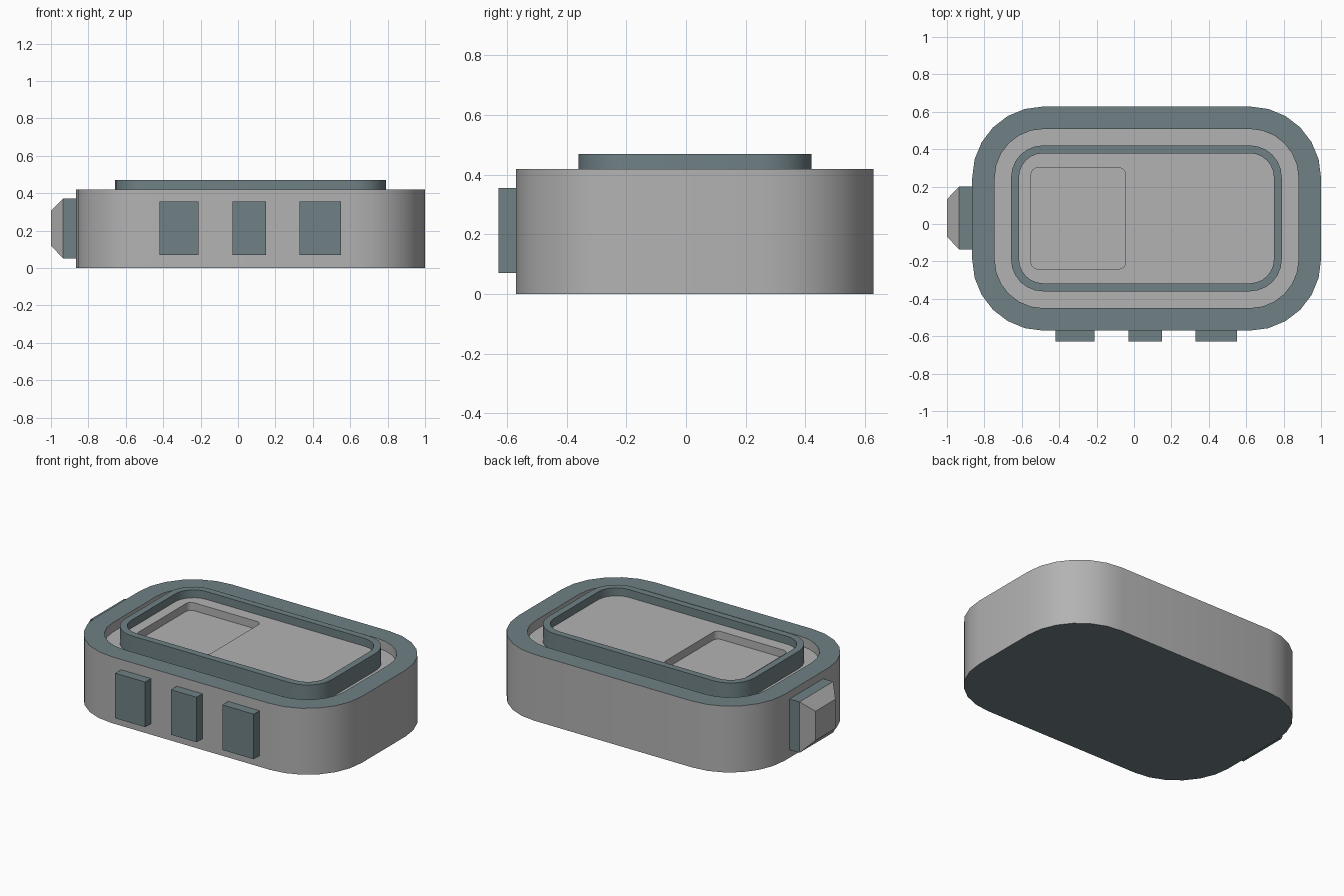
import bpy, bmesh, math

if "Cube" in bpy.data.objects:
    bpy.data.objects.remove(bpy.data.objects["Cube"])

teal = bpy.data.materials.new("teal")
teal.diffuse_color = (0.16, 0.22, 0.235, 1)
teal.use_nodes = True
teal.node_tree.nodes["Principled BSDF"].inputs["Base Color"].default_value = teal.diffuse_color
grey = bpy.data.materials.new("grey")
grey.diffuse_color = (0.45, 0.45, 0.45, 1)
grey.use_nodes = True
grey.node_tree.nodes["Principled BSDF"].inputs["Base Color"].default_value = grey.diffuse_color
CORNER_STEPS = 6


def rounded_rect(x0, x1, y0, y1, r, z):
    """Points of a rounded rectangle, counter-clockwise seen from above."""
    corners = [(x1 - r, y1 - r), (x0 + r, y1 - r), (x0 + r, y0 + r), (x1 - r, y0 + r)]
    pts = []
    for i, (cx, cy) in enumerate(corners):
        for s in range(CORNER_STEPS + 1):
            a = math.pi / 2 * (i + s / CORNER_STEPS)
            pts.append((cx + r * math.cos(a), cy + r * math.sin(a), z))
    return pts


def finish(name, bm):
    bmesh.ops.recalc_face_normals(bm, faces=bm.faces)
    me = bpy.data.meshes.new(name)
    bm.to_mesh(me)
    bm.free()
    ob = bpy.data.objects.new(name, me)
    bpy.context.collection.objects.link(ob)
    ob.data.materials.append(grey)
    ob.data.materials.append(teal)
    bpy.ops.object.select_all(action='DESELECT')
    ob.select_set(True)
    bpy.context.view_layer.objects.active = ob
    bpy.ops.object.shade_smooth_by_angle(angle=math.radians(35))
    return ob


def loft(name, sections, band_mats, caps=None, closed=False):
    """Skin successive loops; band_mats colours each band (0 grey, 1 teal)."""
    bm = bmesh.new()
    loops = [[bm.verts.new(p) for p in pts] for pts in sections]
    n = len(loops[0])
    pairs = list(zip(loops, loops[1:]))
    if closed:
        pairs.append((loops[-1], loops[0]))
    for (a, b), mat in zip(pairs, band_mats):
        for i in range(n):
            j = (i + 1) % n
            bm.faces.new((a[i], a[j], b[j], b[i])).material_index = mat
    if caps:
        for loop, mat in ((loops[0], caps[0]), (loops[-1], caps[1])):
            bm.faces.new(loop).material_index = mat
    return finish(name, bm)


def box(name, x, y, z):
    """Teal block from (min, max) ranges."""
    bm = bmesh.new()
    bmesh.ops.create_cube(bm, size=1)
    for v in bm.verts:
        v.co = [r[0] if c < 0 else r[1] for c, r in zip(v.co, (x, y, z))]
    for f in bm.faces:
        f.material_index = 1
    return finish(name, bm)


# Case: teal underside, grey wall, teal rim, grey groove
loft("case", [
    rounded_rect(-0.865, 1.0, -0.57, 0.628, 0.38, 0),
    rounded_rect(-0.865, 1.0, -0.57, 0.628, 0.38, 0.42),
    rounded_rect(-0.745, 0.88, -0.45, 0.508, 0.26, 0.42),
    rounded_rect(-0.745, 0.88, -0.45, 0.508, 0.26, 0.36),
], [0, 1, 0], caps=(1, 0))

# Raised bezel around the screen
outer = (-0.657, 0.79, -0.36, 0.42, 0.17)
inner = (-0.615, 0.748, -0.317, 0.378, 0.128)
loft("screen_bezel", [
    rounded_rect(*outer, 0.36), rounded_rect(*outer, 0.47),
    rounded_rect(*inner, 0.47), rounded_rect(*inner, 0.36),
], [1, 1, 1, 1], closed=True)

# Screen plate with a sunken window
window = (-0.55, -0.045, -0.24, 0.30, 0.035)
loft("screen_plate", [
    rounded_rect(*inner, 0.365), rounded_rect(*inner, 0.42),
    rounded_rect(*window, 0.42), rounded_rect(*window, 0.37),
], [0, 0, 0], caps=(0, 0))

# Front buttons
for side, x in (("left", (-0.42, -0.21)), ("middle", (-0.03, 0.15)), ("right", (0.33, 0.55))):
    box(side + "_button", x, (-0.628, -0.56), (0.07, 0.355))

# Side knob: teal base with a tapered grey cap
box("knob_base", (-0.935, -0.86), (-0.137, 0.20), (0.05, 0.372))


def yz_rect(x, y0, y1, z0, z1):
    return [(x, y0, z0), (x, y1, z0), (x, y1, z1), (x, y0, z1)]


loft("knob_cap", [
    yz_rect(-0.935, -0.137, 0.20, 0.05, 0.372),
    yz_rect(-1.0, -0.067, 0.133, 0.12, 0.305),
], [0], caps=(0, 0))
